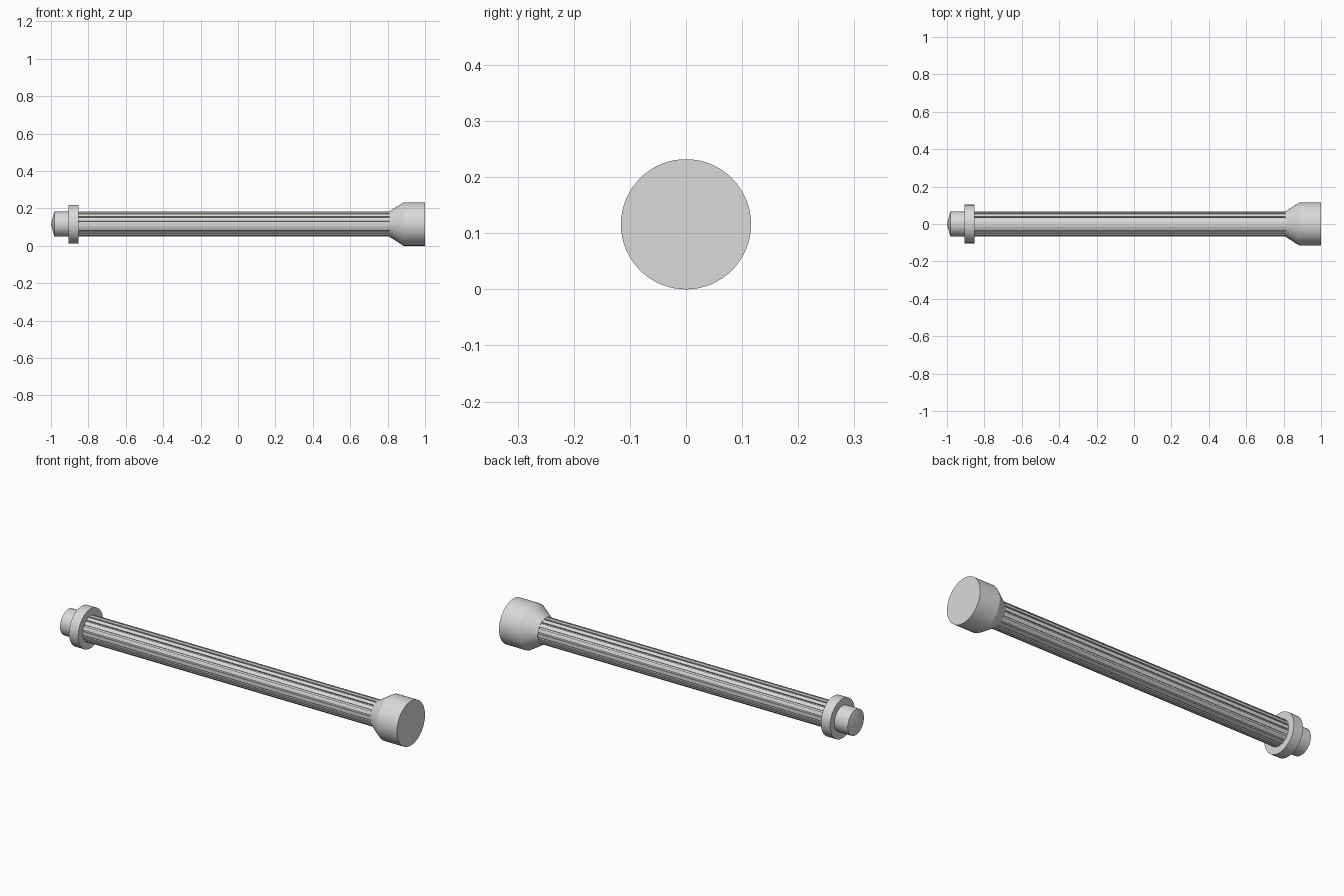
import bpy, bmesh
from math import cos, sin, pi

cube = bpy.data.objects.get("Cube")
if cube:
    bpy.data.objects.remove(cube, do_unlink=True)

AXIS_Z = 0.116
steel = bpy.data.materials.new("light grey steel")
steel.use_nodes = True
COLOR = (0.7, 0.7, 0.7, 1)
steel.diffuse_color = COLOR
steel.node_tree.nodes["Principled BSDF"].inputs["Base Color"].default_value = COLOR


def loft(name, rings):
    """Bridge rings of (x, [(radius, angle), ...]) along x and cap both ends."""
    bm = bmesh.new()
    loops = [[bm.verts.new((x, r * cos(a), AXIS_Z + r * sin(a))) for r, a in pts]
             for x, pts in rings]
    n = len(loops[0])
    for a, b in zip(loops, loops[1:]):
        for i in range(n):
            j = (i + 1) % n
            bm.faces.new((a[i], a[j], b[j], b[i]))
    bm.faces.new(loops[0])
    bm.faces.new(loops[-1])
    bmesh.ops.recalc_face_normals(bm, faces=bm.faces)
    mesh = bpy.data.meshes.new(name)
    bm.to_mesh(mesh)
    bm.free()
    mesh.materials.append(steel)
    obj = bpy.data.objects.new(name, mesh)
    bpy.context.collection.objects.link(obj)
    bpy.ops.object.select_all(action='DESELECT')
    obj.select_set(True)
    bpy.context.view_layer.objects.active = obj
    bpy.ops.object.shade_smooth_by_angle(angle=pi / 9)


def turned(name, profile, sides=64):
    """Round part from (x, radius) pairs."""
    loft(name, [(x, [(r, 2 * pi * i / sides) for i in range(sides)])
                for x, r in profile])


# Flared head, collar and pointed tip
turned("head", [(0.81, 0.068), (0.885, 0.116), (1.0, 0.116)])
turned("collar", [(-0.905, 0.103), (-0.852, 0.103)])
turned("tip", [(-1.0, 0.001), (-0.982, 0.067), (-0.90, 0.067)])

# Splined shaft: wide ribs with narrow straight-sided grooves between them
RIBS = 16
OUTER, ROOT = 0.067, 0.060
PITCH = 2 * pi / RIBS
section = []
for k in range(RIBS):
    mid = k * PITCH
    edge = 0.36 * PITCH
    section += [(ROOT, mid - edge), (OUTER, mid - edge), (OUTER, mid),
                (OUTER, mid + edge), (ROOT, mid + edge), (ROOT, mid + PITCH / 2)]
loft("splined_shaft", [(-0.86, section), (0.82, section)])
